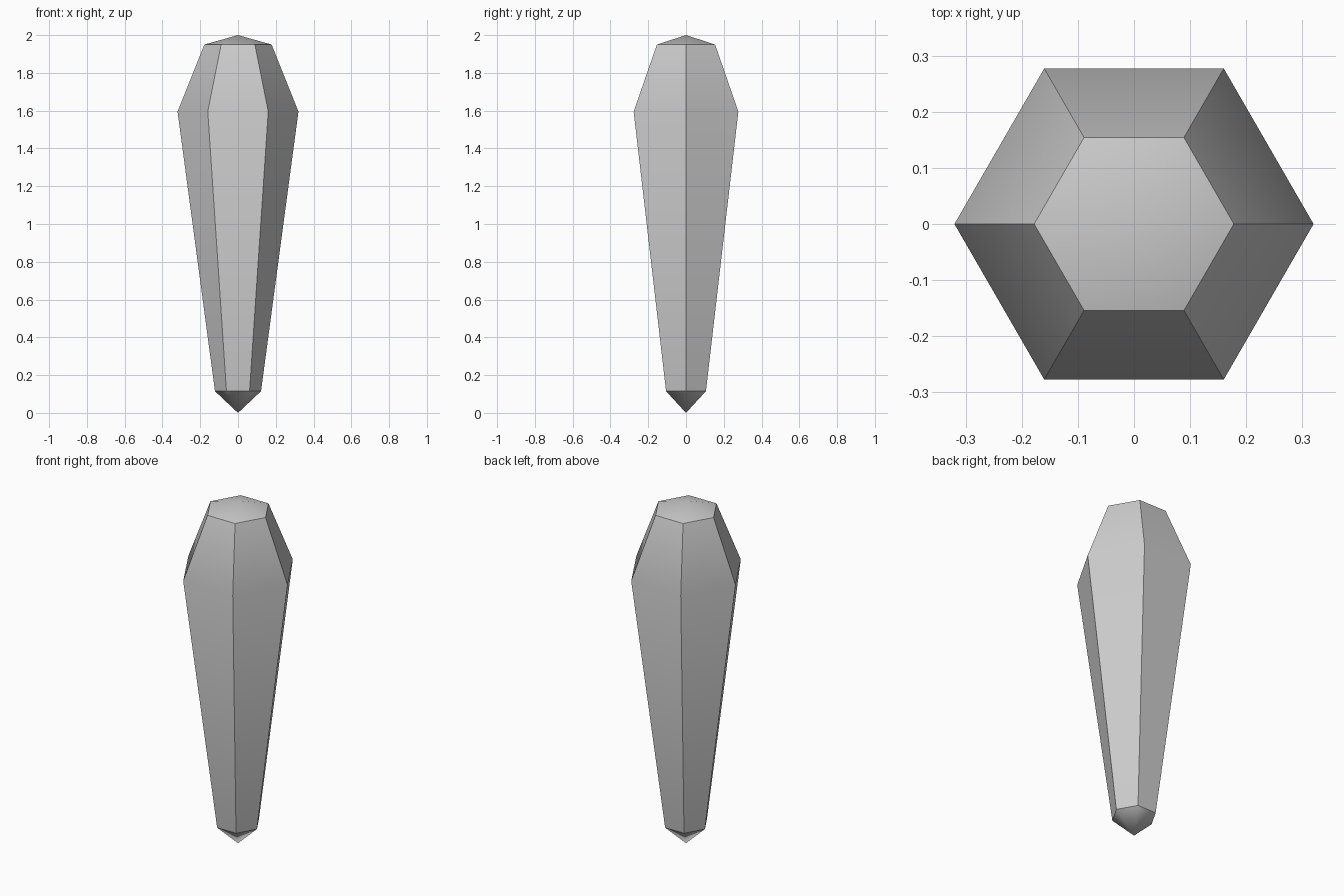
import bpy, bmesh, math

if "Cube" in bpy.data.objects:
    bpy.data.objects.remove(bpy.data.objects["Cube"])

# Hexagonal gem shard: profile of (radius, height) rings between two tips
rings = [(0.122, 0.115), (0.32, 1.595), (0.178, 1.95)]
SIDES = 6

bm = bmesh.new()
loops = [[bm.verts.new((r * math.cos(k * math.tau / SIDES),
                        r * math.sin(k * math.tau / SIDES), z))
          for k in range(SIDES)] for r, z in rings]
bottom = bm.verts.new((0, 0, 0))
top = bm.verts.new((0, 0, 2))

for k in range(SIDES):
    n = (k + 1) % SIDES
    # lower point
    bm.faces.new((bottom, loops[0][n], loops[0][k]))
    # long body and shoulder facets
    for low, high in zip(loops, loops[1:]):
        bm.faces.new((low[k], low[n], high[n], high[k]))
    # shallow cap
    bm.faces.new((loops[-1][k], loops[-1][n], top))

# Smooth within the two tips and over the shoulder, crisp on the other edges
for f in bm.faces:
    f.smooth = True
for e in bm.edges:
    tip_edge = bottom in e.verts or top in e.verts
    shoulder = all(v in loops[1] for v in e.verts)
    e.smooth = tip_edge or shoulder

mesh = bpy.data.meshes.new("crystal_shard")
bm.to_mesh(mesh)
bm.free()
crystal = bpy.data.objects.new("crystal_shard", mesh)
bpy.context.collection.objects.link(crystal)
